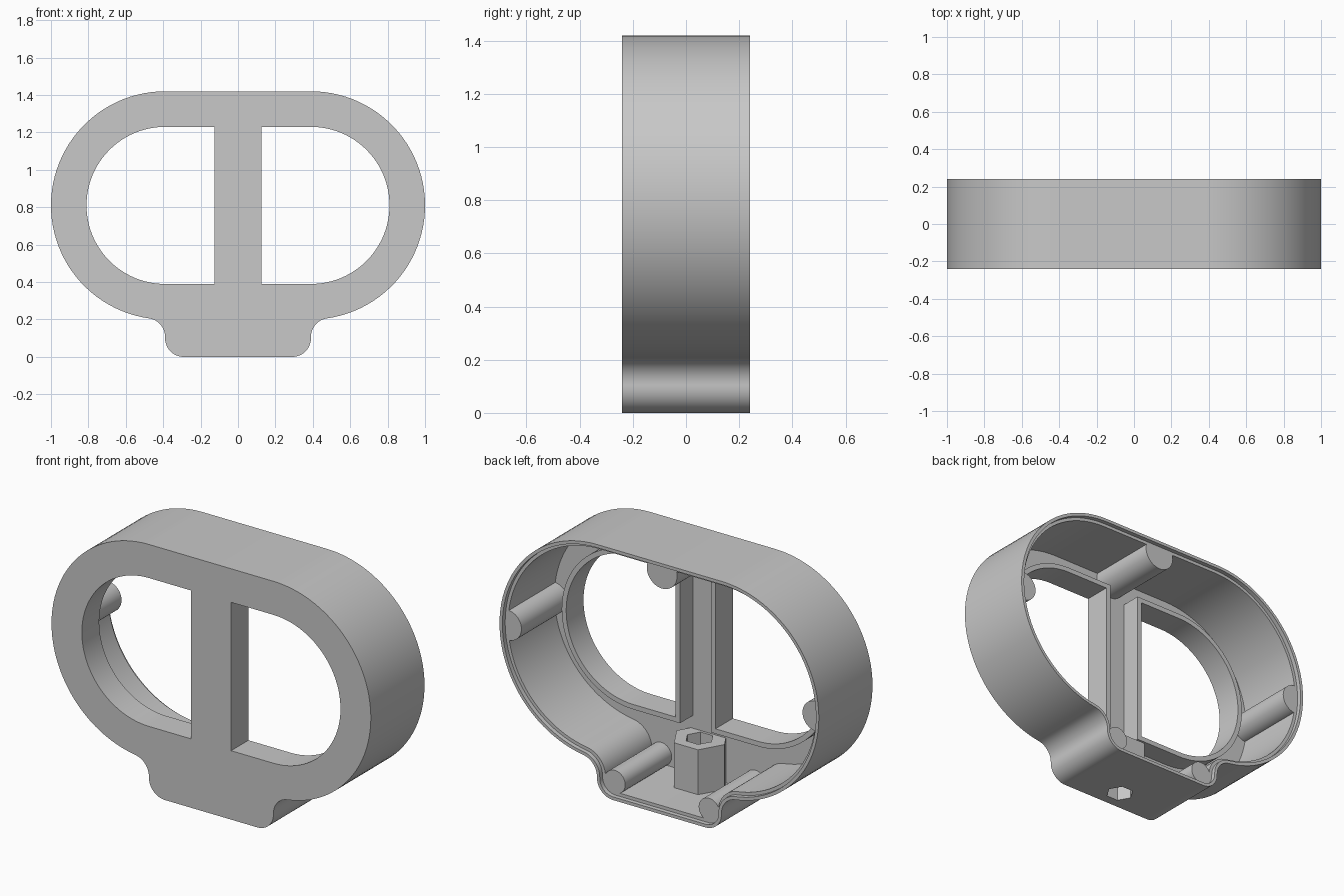
import bpy, bmesh
from math import sin, cos, pi, radians, sqrt, atan2, degrees

if "Cube" in bpy.data.objects:
    bpy.data.objects.remove(bpy.data.objects["Cube"])

FRONT, BACK = -0.24, 0.24
PLATE = -0.2            # inner face of the front plate
LEDGE = 0.215           # recessed step inside the rear rim
COLLAR = -0.085         # rear edge of the window collars
CX, CZ, R = 0.39, 0.81, 0.61
WALL, LIP = 0.036, 0.018

grey = bpy.data.materials.new("plain_grey")
grey.use_nodes = True
colour = (0.58, 0.58, 0.58, 1)
grey.diffuse_color = colour
grey.node_tree.nodes["Principled BSDF"].inputs["Base Color"].default_value = colour


def arc(cx, cz, r, a0, a1, n):
    steps = [radians(a0 + (a1 - a0) * i / n) for i in range(n + 1)]
    return [(cx + r * cos(a), cz + r * sin(a)) for a in steps]


def body_outline(o):
    """Rounded body with a filleted foot, inset by o."""
    f = 0.1
    dz = sqrt((R + f) ** 2 - f ** 2)
    end = degrees(atan2(-dz, f))
    half = arc(CX, CZ, R - o, 90, end, 48)
    half += arc(CX + f, CZ - dz, f + o, 180 + end, 180, 12)
    half += arc(CX - f, f, f - o, 0, -90, 12)
    return half + [(-x, z) for x, z in reversed(half)]


def window_outline(side, o):
    """D-shaped window, grown outward by o."""
    pts = arc(CX, CZ, 0.42 + o, 90, -90, 48)
    pts += [(0.125 - o, CZ - 0.42 - o), (0.125 - o, CZ + 0.42 + o)]
    return [(side * x, z) for x, z in pts]


def hexagon(r, cy=-0.13, limit=-1.0):
    """Hexagon in plan, with its front cut off straight at the limit."""
    pts = []
    for i in range(6):
        x, y = r * cos(i * pi / 3), cy + r * sin(i * pi / 3)
        if y < limit:
            x, y = (1 if x > 0 else -1) * (r - (cy - limit) / sqrt(3)), limit
        pts.append((x, y))
    return pts


def ring(bm, pts, level, flat):
    """Closed loop of vertices, lying flat at a height or upright at a depth."""
    return [bm.verts.new((a, b, level) if flat else (a, level, b)) for a, b in pts]


def solid(bm, sections, flat=False):
    """Loft (outline, level) sections into a capped solid."""
    loops = [ring(bm, pts, level, flat) for pts, level in sections]
    for a, b in zip(loops, loops[1:]):
        n = len(a)
        for i in range(n):
            j = (i + 1) % n
            bm.faces.new((a[i], a[j], b[j], b[i]))
    bm.faces.new(loops[0])
    bm.faces.new(loops[-1])


def finish(bm, name):
    bmesh.ops.recalc_face_normals(bm, faces=bm.faces)
    mesh = bpy.data.meshes.new(name)
    bm.to_mesh(mesh)
    bm.free()
    mesh.materials.append(grey)
    ob = bpy.data.objects.new(name, mesh)
    bpy.context.collection.objects.link(ob)
    return ob


def make(name, sections, flat=False):
    bm = bmesh.new()
    solid(bm, sections, flat)
    return finish(bm, name)


def activate(ob):
    bpy.ops.object.select_all(action='DESELECT')
    ob.select_set(True)
    bpy.context.view_layer.objects.active = ob


def boolean(ob, tool, operation):
    activate(ob)
    tool.hide_render = True
    mod = ob.modifiers.new("shape", 'BOOLEAN')
    mod.object, mod.operation, mod.solver = tool, operation, 'EXACT'
    bpy.ops.object.modifier_apply(modifier=mod.name)
    bpy.data.objects.remove(tool)


def smooth(ob):
    activate(ob)
    bpy.ops.object.shade_smooth_by_angle(angle=radians(25))


# Housing: solid body hollowed from the rear, leaving a stepped rim
housing = make("housing", [(body_outline(0), FRONT), (body_outline(0), BACK)])
cavity = make("cavity", [(body_outline(WALL), PLATE), (body_outline(WALL), LEDGE),
                         (body_outline(LIP), LEDGE), (body_outline(LIP), 0.3)])
boolean(housing, cavity, 'DIFFERENCE')

# Two windows, each with a raised collar behind the plate
for side in (1, -1):
    rim = window_outline(side, 0.028)
    boolean(housing, make("collar", [(rim, -0.22), (rim, COLLAR)]), 'UNION')
for side in (1, -1):
    gap = window_outline(side, 0)
    boolean(housing, make("window", [(gap, -0.3), (gap, 0)]), 'DIFFERENCE')

# Hexagonal socket standing on the foot, with a hole through both
socket = make("hex_socket", [(hexagon(0.15, limit=-0.21), 0.02),
                             (hexagon(0.15, limit=-0.21), 0.29)], flat=True)
for part in (housing, socket):
    bore = make("bore", [(hexagon(0.075, -0.12), -0.1), (hexagon(0.075, -0.12), 0.35)], flat=True)
    boolean(part, bore, 'DIFFERENCE')
smooth(housing)

# Screw posts, trimmed to the inside of the wall
bm = bmesh.new()
for x, z, r in ((0, 1.36, 0.095), (0.965, 0.8, 0.085), (-0.965, 0.8, 0.085),
                (0.295, 0.092, 0.065), (-0.295, 0.092, 0.065)):
    circle = arc(x, z, r, 0, 352.5, 47)
    solid(bm, [(circle, -0.215), (circle, LEDGE)])
posts = finish(bm, "screw_posts")
core = make("post_trimmer", [(body_outline(0.02), -0.3), (body_outline(0.02), 0.3)])
boolean(posts, core, 'INTERSECT')
smooth(posts)
